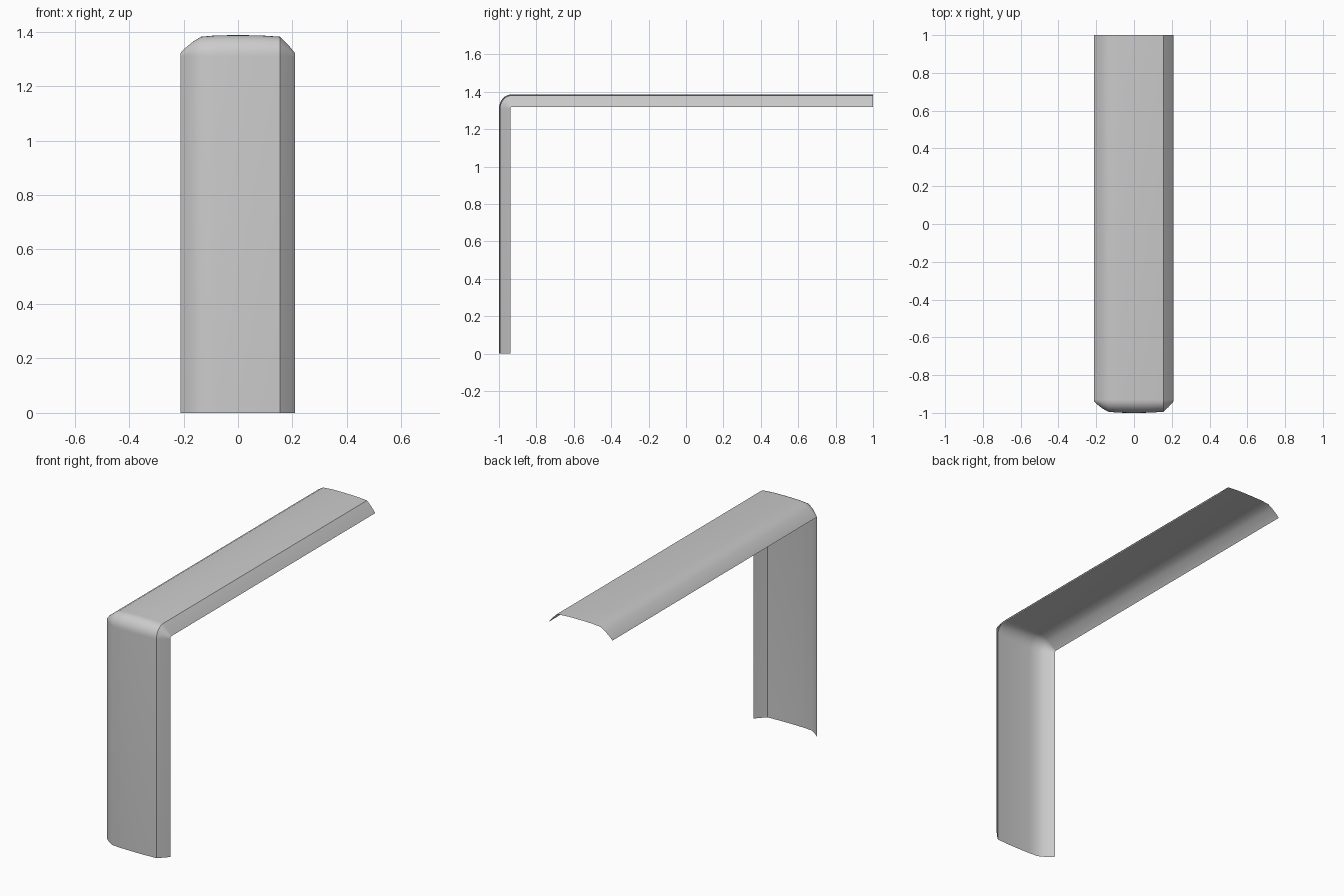
import bpy, bmesh, math

if "Cube" in bpy.data.objects:
    bpy.data.objects.remove(bpy.data.objects["Cube"])

# Cross-section of the thin shell: (x, depth inward from the outer face)
profile = [(-0.212, 0.067), (-0.199, 0.052), (-0.165, 0.024), (-0.135, 0.006),
           (-0.08, 0.001), (0.0, 0.0), (0.08, 0.001), (0.155, 0.006),
           (0.182, 0.033), (0.21, 0.067)]

# Bend centre and outer radii of the corner
CY, CZ = -0.93, 1.31
RY, RZ = 0.07, 0.077
STEPS = 8


def section(bm, place):
    return [bm.verts.new(place(x, d)) for x, d in profile]


def bend(angle):
    c, s = math.cos(angle), math.sin(angle)
    return lambda x, d: (x, CY - (RY - d * 0.92) * c, CZ + (RZ - d) * s)


bm = bmesh.new()

# Upright from the floor, rounded corner, then the long top strip
rows = [section(bm, lambda x, d: (x, -1 + d * 0.92, 0))]
rows += [section(bm, bend(math.pi / 2 * i / STEPS)) for i in range(STEPS + 1)]
rows.append(section(bm, lambda x, d: (x, 1, CZ + RZ - d)))

for a, b in zip(rows, rows[1:]):
    for i in range(len(profile) - 1):
        bm.faces.new((a[i], a[i + 1], b[i + 1], b[i]))

mesh = bpy.data.meshes.new("bent_panel")
bm.to_mesh(mesh)
bm.free()
panel = bpy.data.objects.new("bent_panel", mesh)
bpy.context.collection.objects.link(panel)

# Smooth shading with the crisp right-hand crease kept
bpy.context.view_layer.objects.active = panel
panel.select_set(True)
bpy.ops.object.shade_smooth_by_angle(angle=math.radians(35))
